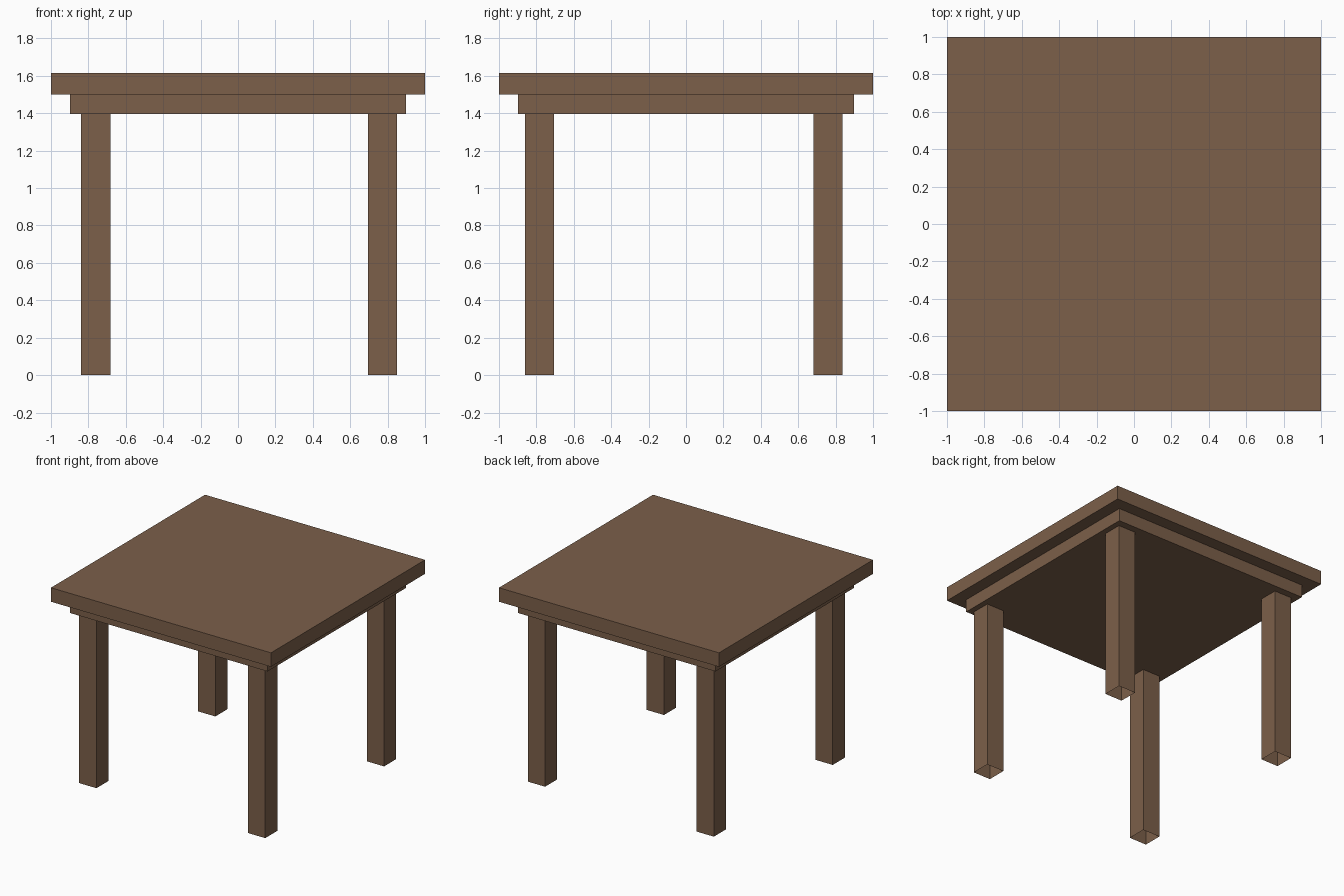
import bpy, bmesh
from mathutils import Vector

if "Cube" in bpy.data.objects:
    bpy.data.objects.remove(bpy.data.objects["Cube"])

wood = bpy.data.materials.new("brown_wood")
wood.diffuse_color = (0.2, 0.115, 0.068, 1)
wood.use_nodes = True
wood.node_tree.nodes["Principled BSDF"].inputs["Base Color"].default_value = wood.diffuse_color


def box(name, lo, hi, open_bottom=False):
    """Box between two corners, optionally without its underside."""
    lo, hi = Vector(lo), Vector(hi)
    bm = bmesh.new()
    bmesh.ops.create_cube(bm, size=1)
    bmesh.ops.scale(bm, vec=hi - lo, verts=bm.verts)
    if open_bottom:
        bm.normal_update()
        under = [f for f in bm.faces if f.normal.z < -0.5]
        bmesh.ops.delete(bm, geom=under, context='FACES_ONLY')
    # origin at the centre of the part
    mesh = bpy.data.meshes.new(name)
    bm.to_mesh(mesh)
    bm.free()
    mesh.materials.append(wood)
    obj = bpy.data.objects.new(name, mesh)
    obj.location = (lo + hi) / 2
    bpy.context.collection.objects.link(obj)
    return obj


TOP, TOP_UNDER, APRON_UNDER = 1.615, 1.50, 1.395

# Table top and the slightly smaller slab below it
box("table_top", (-1, -1, TOP_UNDER), (1, 1, TOP))
box("apron", (-0.897, -0.897, APRON_UNDER), (0.897, 0.897, TOP_UNDER))

# Four square legs, hollow and open at the foot, slightly off centre
for side, x0, x1 in (("left", -0.84, -0.683), ("right", 0.694, 0.851)):
    for end, y0, y1 in (("front", -0.862, -0.705), ("back", 0.681, 0.838)):
        box(f"{end}_{side}_leg", (x0, y0, 0), (x1, y1, APRON_UNDER), open_bottom=True)
